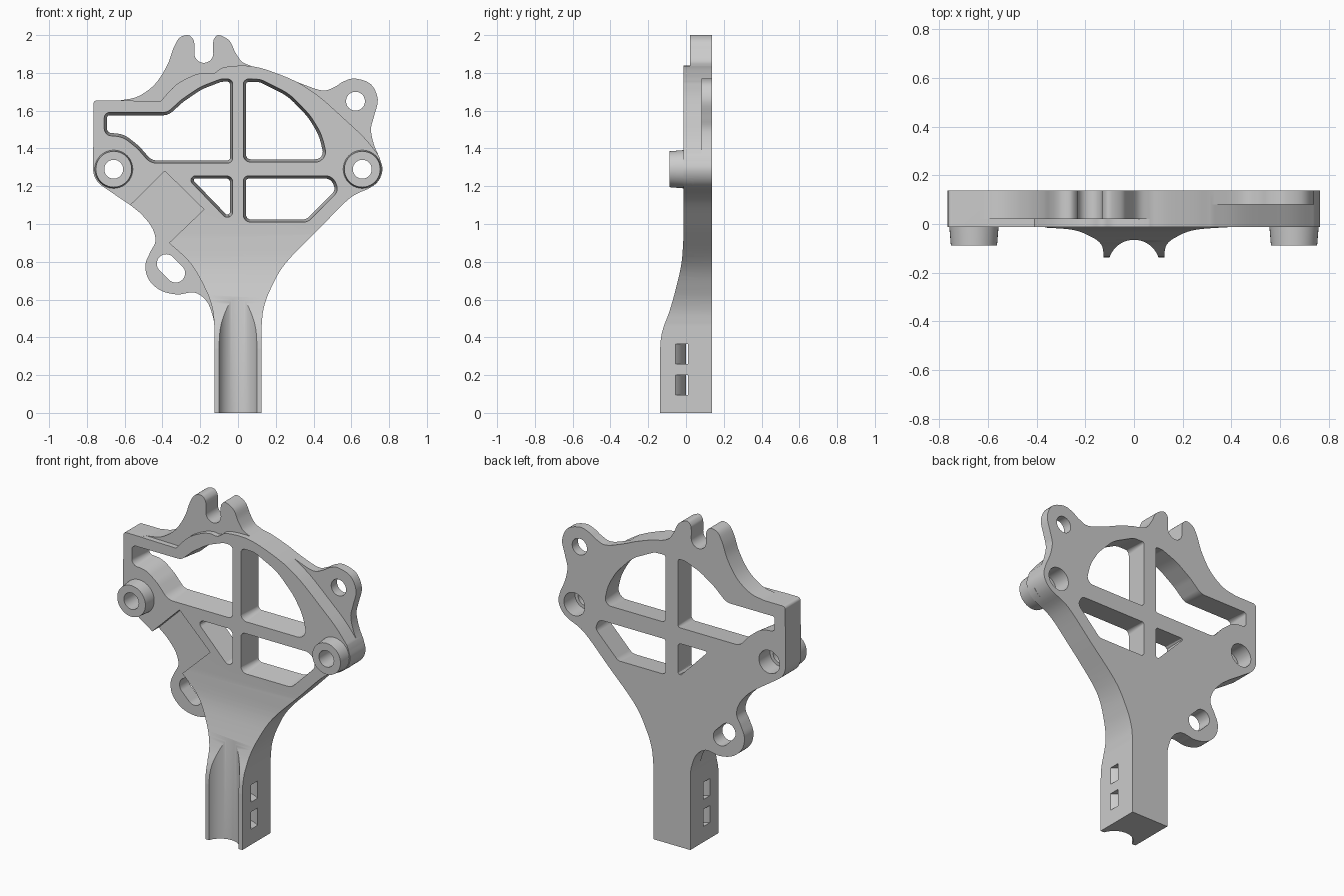
import bpy, bmesh, math
from mathutils import Vector

if "Cube" in bpy.data.objects:
    bpy.data.objects.remove(bpy.data.objects["Cube"])


def arc(cx, cy, r, a0=0, a1=360, n=40):
    full = abs(a1 - a0) == 360
    k = n if full else n + 1
    return [(cx + r * math.cos(math.radians(a0 + (a1 - a0) * i / n)),
             cy + r * math.sin(math.radians(a0 + (a1 - a0) * i / n))) for i in range(k)]


def spline(pts, n=5):
    """Smooth curve through the points."""
    p = [Vector(q) for q in pts]
    p = [2 * p[0] - p[1]] + p + [2 * p[-1] - p[-2]]
    out = []
    for a, b, c, d in zip(p, p[1:], p[2:], p[3:]):
        for i in range(n):
            t = i / n
            out.append(tuple(0.5 * (2 * b + (c - a) * t + (2 * a - 5 * b + 4 * c - d) * t * t
                                    + (3 * b - a - 3 * c + d) * t ** 3)))
    return out + [tuple(p[-2])]


def fillet(pts, n=6):
    """Polygon of (x, z, radius) with rounded corners."""
    out = []
    for i, (x, z, r) in enumerate(pts):
        c = Vector((x, z))
        a = (Vector(pts[i - 1][:2]) - c)
        b = (Vector(pts[(i + 1) % len(pts)][:2]) - c)
        half = a.angle(b) / 2
        d = min(r / math.tan(half), 0.48 * a.length, 0.48 * b.length)
        r = d * math.tan(half)
        p, q = c + a.normalized() * d, c + b.normalized() * d
        o = c + (a.normalized() + b.normalized()).normalized() * (r / math.sin(half))
        u, v = p - o, q - o
        for k in range(n + 1):
            w = u.lerp(v, k / n)
            out.append(tuple(o + w.normalized() * r))
    return out


def clean(pts):
    out = []
    for p in pts:
        if not out or (Vector(p) - Vector(out[-1])).length > 1e-4:
            out.append(p)
    if (Vector(out[0]) - Vector(out[-1])).length < 1e-4:
        out.pop()
    return out


def inset(pts, d):
    v = [Vector(p) for p in pts]
    n = len(v)
    area = sum(v[i - 1].x * v[i].y - v[i].x * v[i - 1].y for i in range(n))
    s = 1 if area > 0 else -1
    out = []
    for i in range(n):
        t = ((v[i] - v[i - 1]).normalized() + (v[(i + 1) % n] - v[i]).normalized()).normalized()
        out.append(tuple(v[i] + Vector((-t.y, t.x)) * s * d))
    return out


def prism(name, pts, a, b, taper=0, axis='y'):
    """Extrude an outline from a to b along an axis; taper insets the far end."""
    place = {'y': lambda u, v, w: (u, w, v), 'x': lambda u, v, w: (w, u, v),
             'z': lambda u, v, w: (u, v, w)}[axis]
    pts = clean(pts)
    bm = bmesh.new()
    lo = [bm.verts.new(place(*p, a)) for p in pts]
    hi = [bm.verts.new(place(*p, b)) for p in (inset(pts, taper) if taper else pts)]
    bm.faces.new(lo)
    bm.faces.new(hi)
    for i in range(len(pts)):
        bm.faces.new((lo[i - 1], lo[i], hi[i], hi[i - 1]))
    bmesh.ops.recalc_face_normals(bm, faces=bm.faces)
    me = bpy.data.meshes.new(name)
    bm.to_mesh(me)
    bm.free()
    ob = bpy.data.objects.new(name, me)
    bpy.context.collection.objects.link(ob)
    return ob


def combine(target, tool, op='DIFFERENCE'):
    tool.hide_render = True
    m = target.modifiers.new("bool", 'BOOLEAN')
    m.operation, m.solver, m.object = op, 'EXACT', tool
    bpy.context.view_layer.objects.active = target
    bpy.ops.object.modifier_apply(modifier=m.name)
    bpy.data.objects.remove(tool)


FRONT, BACK = -0.137, 0.137

# Overall silhouette, walked counter-clockwise from the foot
right_side = spline([(.125, .46), (.135, .55), (.17, .65), (.25, .79), (.43, .975), (.59, 1.135),
                     (.70, 1.192), (.747, 1.235), (.765, 1.29), (.75, 1.35)])
right_ear = spline([(.75, 1.35), (.72, 1.42), (.704, 1.5), (.72, 1.57), (.74, 1.66), (.703, 1.74),
                    (.62, 1.77), (.56, 1.755), (.51, 1.725), (.445, 1.707), (.33, 1.745),
                    (.25, 1.78), (.14, 1.82), (.07, 1.836)])
right_lug = spline([(.07, 1.836), (.02, 1.86), (-.015, 1.91), (-.045, 1.97), (-.1, 2.0),
                    (-.127, 1.98), (-.132, 1.95)])
left_lug = spline([(-.23, 1.95), (-.238, 1.98), (-.265, 2.0), (-.31, 1.985), (-.342, 1.93),
                   (-.375, 1.84), (-.44, 1.74), (-.53, 1.675), (-.62, 1.655)])
left_side = arc(-.747, 1.637, .018, 90, 180, 4) + arc(-.66, 1.29, .107, 180, 235, 10)
lower_ear = spline([(-.57, 1.1), (-.51, 1.05), (-.455, .98), (-.437, .91), (-.465, .85), (-.49, .785),
                    (-.475, .71), (-.413, .65), (-.323, .627), (-.23, .637), (-.165, .59),
                    (-.133, .51), (-.125, .46)])
bracket = prism("bracket_plate", [(-.125, 0), (.125, 0)] + right_side + right_ear + right_lug
                + arc(-.181, 1.903, .05, 0, -180, 14) + left_lug + left_side + lower_ear, FRONT, BACK)

# Front sweep from thick handle to thin plate
sweep = spline([(-.1375, .33), (-.132, .40), (-.117, .46), (-.085, .546), (-.048, .68),
                (-.023, .80), (-.012, .95)])
combine(bracket, prism("sweep_cutter", [(-.3, .33)] + sweep + [(-.012, 2.2), (-.3, 2.2)], -1, 1, axis='x'))

# Stepped-back fronts of the lugs and ears
top_step = [(-.64, 1.654), (-.41, 1.65)] + spline([(-.41, 1.65), (-.33, 1.735), (-.24, 1.785), (-.18, 1.80),
            (-.13, 1.797), (-.08, 1.828), (0, 1.838), (.07, 1.837)]) + [(.07, 2.1), (-.64, 2.1)]
combine(bracket, prism("lug_step", top_step, -.3, .021))
side_step = spline([(.31, 1.755), (.43, 1.675), (.57, 1.55), (.67, 1.455), (.752, 1.355)]) \
    + [(.9, 1.355), (.9, 1.9), (.31, 1.9)]
combine(bracket, prism("ear_step", side_step, -.3, .081))
low_step = [(-.573, 1.097), (-.387, 1.28), (-.18, 1.077), (-.365, .9)] \
    + spline([(-.365, .9), (-.25, .79), (-.17, .65), (-.135, .55), (-.1255, .46)]) \
    + [(-.7, .46), (-.7, 1.097)]
combine(bracket, prism("lower_step", low_step, -.3, .05))

# Windows with slightly drafted walls
windows = [
    [(.026, 1.77, .03), (.12, 1.768, .1), (.275, 1.69, .3), (.385, 1.575, .3), (.445, 1.475, .3),
     (.48, 1.326, .055), (.026, 1.326, .04)],
    [(-.026, 1.77, .03), (-.09, 1.77, .08), (-.2, 1.728, .3), (-.3, 1.66, .2), (-.375, 1.592, .06),
     (-.71, 1.592, .03), (-.71, 1.468, .04), (-.61, 1.46, .12), (-.535, 1.40, .2), (-.465, 1.32, .08),
     (-.026, 1.32, .03)],
    [(.026, 1.257, .03), (.505, 1.257, .06), (.535, 1.175, .05), (.37, 1.008, .06), (.026, 1.008, .04)],
    [(-.285, 1.257, .025), (-.026, 1.257, .035), (-.026, .989, .03)],
]
for w in windows:
    combine(bracket, prism("window", fillet(w), -.03, .15, .018))

# Mounting bosses with a through hole and a rear counterbore
for x in (-.658, .658):
    combine(bracket, prism("boss", arc(x, 1.29, .095), -.088, .04, -.0105), 'UNION')
    combine(bracket, prism("boss_hole", arc(x, 1.29, .05), -.3, .3))
    combine(bracket, prism("counterbore", arc(x, 1.29, .07), .03, .3))

# Ear hole and slot
combine(bracket, prism("ear_hole", arc(.622, 1.65, .05), -.3, .3))
combine(bracket, prism("ear_slot", arc(-.33, .74, .05, -135, 45, 16)
                       + arc(-.38, .79, .05, 45, 225, 16), -.3, .3))

# Handle: round groove and two curved strap channels behind it
combine(bracket, prism("groove", arc(0, -.171, .106, n=64), -.1, .9, axis='z'))
channel = arc(0, -.17, .219, 0, 180, 40) + arc(0, -.17, .17, 180, 0, 40)
for z in (.095, .26):
    combine(bracket, prism("strap_channel", channel, z, z + .105, axis='z'))

# Shading
bpy.ops.object.select_all(action='DESELECT')
bracket.select_set(True)
bpy.context.view_layer.objects.active = bracket
bpy.ops.object.shade_smooth_by_angle(angle=math.radians(28))
wn = bracket.modifiers.new("weighted_normals", 'WEIGHTED_NORMAL')
wn.keep_sharp = True
